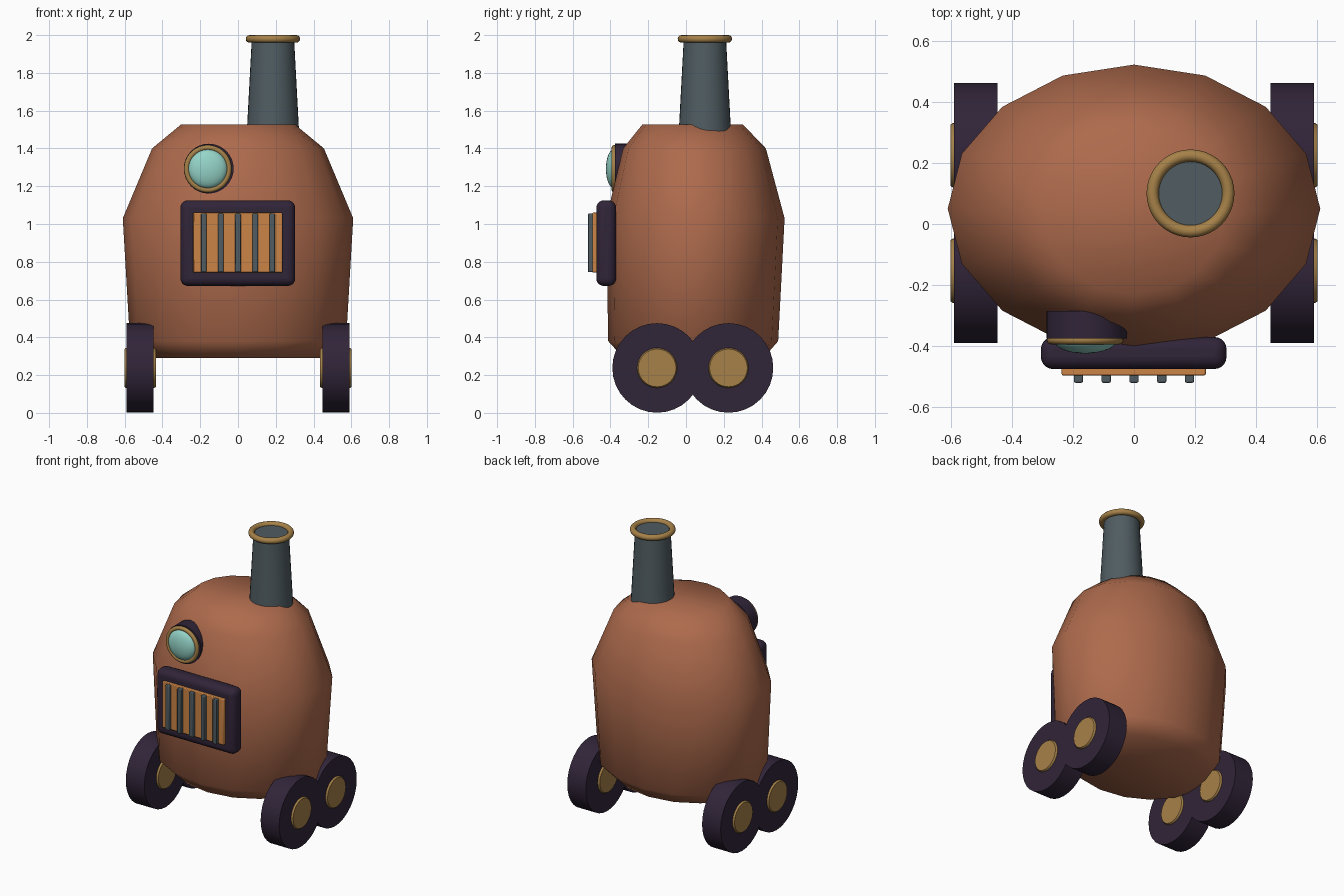
import bpy, math
from math import cos, sin, pi
from mathutils import Matrix

cube = bpy.data.objects.get("Cube")
if cube:
    bpy.data.objects.remove(cube, do_unlink=True)


def material(name, rgb):
    m = bpy.data.materials.new(name)
    m.use_nodes = True
    m.diffuse_color = (*rgb, 1)
    m.node_tree.nodes["Principled BSDF"].inputs["Base Color"].default_value = (*rgb, 1)
    return m


COPPER = material("copper", (0.42, 0.145, 0.073))
PLUM = material("dark plum", (0.03, 0.018, 0.04))
BRASS = material("brass", (0.38, 0.22, 0.065))
STEEL = material("steel grey", (0.08, 0.108, 0.122))
ORANGE = material("glowing orange", (0.6, 0.23, 0.06))
GLASS = material("pale teal glass", (0.3, 0.66, 0.58))

TURN = {"x": Matrix.Rotation(pi / 2, 4, "Y"),
        "y": Matrix.Rotation(pi / 2, 4, "X"),
        "z": Matrix.Identity(4)}


def finish(obj, name, mat, angle=40):
    obj.name = obj.data.name = name
    obj.data.materials.append(mat)
    bpy.ops.object.select_all(action="DESELECT")
    obj.select_set(True)
    bpy.context.view_layer.objects.active = obj
    bpy.ops.object.shade_smooth_by_angle(angle=math.radians(angle))
    return obj


def lathe(name, profile, mat, centre=(0, 0, 0), axis="z", sides=32, angle=40):
    """Stack elliptical rings (rx, ry, height, y shift) and cap both ends."""
    verts, faces = [], []
    for rx, ry, h, shift in profile:
        for i in range(sides):
            a = 2 * pi * i / sides
            verts.append((rx * cos(a), ry * sin(a) + shift, h))
    for k in range(len(profile) - 1):
        for i in range(sides):
            j = (i + 1) % sides
            low, high = k * sides, (k + 1) * sides
            faces.append((low + i, low + j, high + j, high + i))
    faces.append(tuple(reversed(range(sides))))
    faces.append(tuple(range(len(verts) - sides, len(verts))))
    mesh = bpy.data.meshes.new(name)
    mesh.from_pydata(verts, [], faces)
    mesh.transform(Matrix.Translation(centre) @ TURN[axis])
    obj = bpy.data.objects.new(name, mesh)
    bpy.context.collection.objects.link(obj)
    return finish(obj, name, mat, angle)


def cylinder(name, radius, half, mat, centre, axis):
    return lathe(name, [(radius, radius, -half, 0), (radius, radius, half, 0)], mat, centre, axis)


def ring(name, radius, tube, mat, centre, axis):
    bpy.ops.mesh.primitive_torus_add(major_radius=radius, minor_radius=tube,
                                     major_segments=40, minor_segments=12)
    obj = bpy.context.object
    obj.data.transform(Matrix.Translation(centre) @ TURN[axis])
    return finish(obj, name, mat, 80)


def box(name, low, high, mat, bevel=0, segments=1):
    bpy.ops.mesh.primitive_cube_add(size=1)
    obj = bpy.context.object
    size = [b - a for a, b in zip(low, high)]
    middle = [(a + b) / 2 for a, b in zip(low, high)]
    obj.data.transform(Matrix.Translation(middle) @ Matrix.Diagonal((*size, 1)))
    if bevel:
        mod = obj.modifiers.new("rounded edges", "BEVEL")
        mod.width, mod.segments = bevel, segments
    return finish(obj, name, mat, 50)


# Boiler body: faceted oval barrel with a shouldered top
lathe("boiler_body", [(0.46, 0.37, 0.29, 0.04), (0.572, 0.45, 0.38, 0.038),
                      (0.61, 0.472, 1.03, 0.05), (0.455, 0.378, 1.40, 0.045),
                      (0.30, 0.265, 1.528, 0.035)], COPPER, sides=16, angle=180)

# Chimney and its brass lip
lathe("chimney", [(0.143, 0.143, 1.40, 0), (0.112, 0.112, 1.98, 0)], STEEL, (0.185, 0.1, 0))
ring("chimney_lip", 0.124, 0.02, BRASS, (0.185, 0.1, 1.98), "z")

# Headlamp
cylinder("lamp_housing", 0.132, 0.045, PLUM, (-0.155, -0.33, 1.293), "y")
ring("lamp_rim", 0.112, 0.014, BRASS, (-0.16, -0.38, 1.292), "y")
dome = [(0.104 * cos(t), 0.104 * cos(t), 0.044 * sin(t), 0)
        for t in (pi / 2 * k / 8.1 for k in range(9))]
lathe("lamp_lens", dome, GLASS, (-0.16, -0.38, 1.292), "y")

# Firebox grille
box("grille_frame", (-0.305, -0.475, 0.672), (0.303, -0.37, 1.125), PLUM, 0.04, 5)
box("grille_panel", (-0.237, -0.496, 0.742), (0.235, -0.46, 1.06), ORANGE, 0.005, 2)
for i in range(5):
    x = (i - 2) * 0.091
    box(f"grille_bar_{i + 1}", (x - 0.015, -0.52, 0.745), (x + 0.015, -0.49, 1.055),
        STEEL, 0.005, 2)

# Wheels with brass hubs on both faces
for side, sx in (("left", 1), ("right", -1)):
    for end, y in (("front", -0.153), ("back", 0.225)):
        centre = (sx * 0.518, y, 0.238)
        cylinder(f"{end}_{side}_wheel", 0.237, 0.071, PLUM, centre, "x")
        lathe(f"{end}_{side}_hub", [(0.1, 0.1, -0.083, 0), (0.106, 0.106, -0.075, 0),
                                    (0.106, 0.106, 0.075, 0), (0.1, 0.1, 0.083, 0)],
              BRASS, centre, "x")
